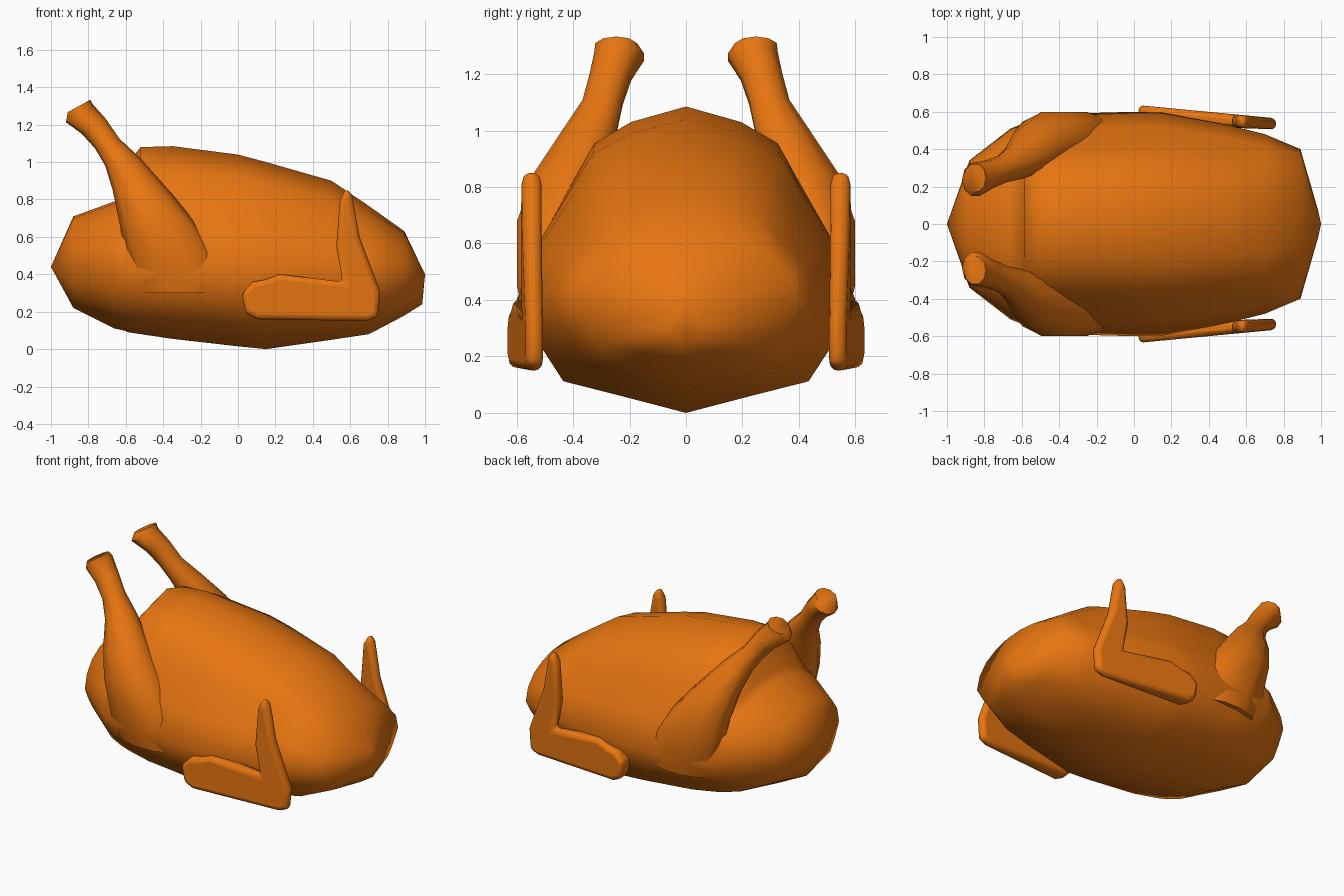
import bpy, bmesh, math

cube = bpy.data.objects.get("Cube")
if cube:
    bpy.data.objects.remove(cube, do_unlink=True)

skin = bpy.data.materials.new("roasted orange")
skin.use_nodes = True
colour = (0.8, 0.18, 0.0055, 1)
skin.diffuse_color = colour
skin.node_tree.nodes["Principled BSDF"].inputs["Base Color"].default_value = colour


def finish(name, bm, mirror=False, bevel=0, angle=50):
    bmesh.ops.recalc_face_normals(bm, faces=bm.faces)
    mesh = bpy.data.meshes.new(name)
    bm.to_mesh(mesh)
    bm.free()
    mesh.materials.append(skin)
    obj = bpy.data.objects.new(name, mesh)
    bpy.context.collection.objects.link(obj)
    if bevel:
        mod = obj.modifiers.new("soft edge", "BEVEL")
        mod.width, mod.segments, mod.limit_method = bevel, 3, "ANGLE"
        mod.angle_limit = math.radians(50)
    if mirror:
        mod = obj.modifiers.new("both sides", "MIRROR")
        mod.use_axis = (False, True, False)
    bpy.ops.object.select_all(action="DESELECT")
    obj.select_set(True)
    bpy.context.view_layer.objects.active = obj
    bpy.ops.object.shade_smooth_by_angle(angle=math.radians(angle))
    return obj


def loft(rings, start=None, end=None):
    """Skin a list of closed rings; close ends with a point or a flat cap."""
    bm = bmesh.new()
    loops = [[bm.verts.new(p) for p in ring] for ring in rings]
    n = len(loops[0])
    for a, b in zip(loops, loops[1:]):
        for i in range(n):
            j = (i + 1) % n
            bm.faces.new((a[i], a[j], b[j], b[i]))
    for loop, tip in ((loops[0], start), (loops[-1], end)):
        if tip:
            v = bm.verts.new(tip)
            for i in range(n):
                bm.faces.new((loop[i], loop[(i + 1) % n], v))
        else:
            bm.faces.new(loop)
    return bm


# Body: ridged breast sections in front, rounder sections at the tail
lower = [(1, 0), (0.87, -0.4), (0.73, -0.72), (0.36, -0.86), (0, -1)]
breast = [(0, 1), (0.33, 0.92), (0.55, 0.81), (0.68, 0.61), (0.87, 0.32)] + lower
round_top = [(0, 1), (0.3, 0.96), (0.55, 0.85), (0.78, 0.65), (0.94, 0.36)] + lower


def body_ring(x, top, bottom, width, mid, profile):
    half = profile + [(-u, v) for u, v in profile[-2:0:-1]]
    return [(x, u * width, mid + v * (top - mid if v > 0 else mid - bottom))
            for u, v in half]


sections = [
    (-0.88, 0.71, 0.22, 0.34, 0.45, round_top),
    (-0.66, 0.79, 0.11, 0.51, 0.43, round_top),
    (-0.61, 0.82, 0.10, 0.53, 0.42, round_top),
    (-0.585, 1.00, 0.09, 0.54, 0.42, breast),
    (-0.52, 1.08, 0.08, 0.56, 0.41, breast),
    (-0.35, 1.085, 0.055, 0.59, 0.40, breast),
    (0.0, 1.04, 0.015, 0.60, 0.40, breast),
    (0.15, 1.00, 0.0, 0.595, 0.40, breast),
    (0.5, 0.90, 0.05, 0.53, 0.40, breast),
    (0.7, 0.765, 0.08, 0.48, 0.40, breast),
    (0.89, 0.63, 0.18, 0.40, 0.39, round_top),
    (0.985, 0.43, 0.24, 0.07, 0.35, round_top),
]
body = loft([body_ring(*s) for s in sections], (-1, 0, 0.44), (1, 0, 0.40))
finish("body", body, angle=60)

# Legs: tapering from a wide thigh to a thin shank and flared end
# (height, x min, x max, y min, y max, slope of the ring along x)
leg_sections = [
    (0.30, -0.52, -0.08, 0.38, 0.57, 0),
    (0.45, -0.59, -0.07, 0.34, 0.605, 0),
    (0.68, -0.635, -0.23, 0.32, 0.605, 0),
    (0.85, -0.67, -0.37, 0.28, 0.545, 0),
    (1.00, -0.71, -0.52, 0.24, 0.44, 0.2),
    (1.10, -0.765, -0.635, 0.22, 0.37, 0.4),
    (1.19, -0.835, -0.705, 0.19, 0.345, 0.6),
    (1.26, -0.92, -0.775, 0.145, 0.33, 0.65),
    (1.30, -0.91, -0.79, 0.17, 0.325, 0.55),
]


def leg_ring(z, x0, x1, y0, y1, slope, n=10):
    pts = []
    for i in range(n):
        a = math.tau * i / n
        dx = math.cos(a) * (x1 - x0) / 2
        dy = math.sin(a) * (y1 - y0) / 2
        pts.append(((x0 + x1) / 2 + dx, (y0 + y1) / 2 + dy, z + slope * dx))
    return pts


finish("legs", loft([leg_ring(*s) for s in leg_sections]), mirror=True)

# Wings: bent outline, thicker toward the shoulder, with softened edges
outline = [(0.02, 0.30), (0.08, 0.36), (0.14, 0.37), (0.22, 0.40), (0.56, 0.36),
           (0.525, 0.55), (0.545, 0.80), (0.58, 0.865), (0.61, 0.82),
           (0.65, 0.60), (0.76, 0.31), (0.75, 0.17), (0.69, 0.15),
           (0.10, 0.16), (0.04, 0.19)]


def wing_side(side):
    ring = []
    for x, z in outline:
        thick = 0.105 - 0.06 * x
        ring.append((x, 0.585 - 0.065 * x + side * thick / 2, z))
    return ring


finish("wings", loft([wing_side(-1), wing_side(1)]), mirror=True, bevel=0.028, angle=60)
